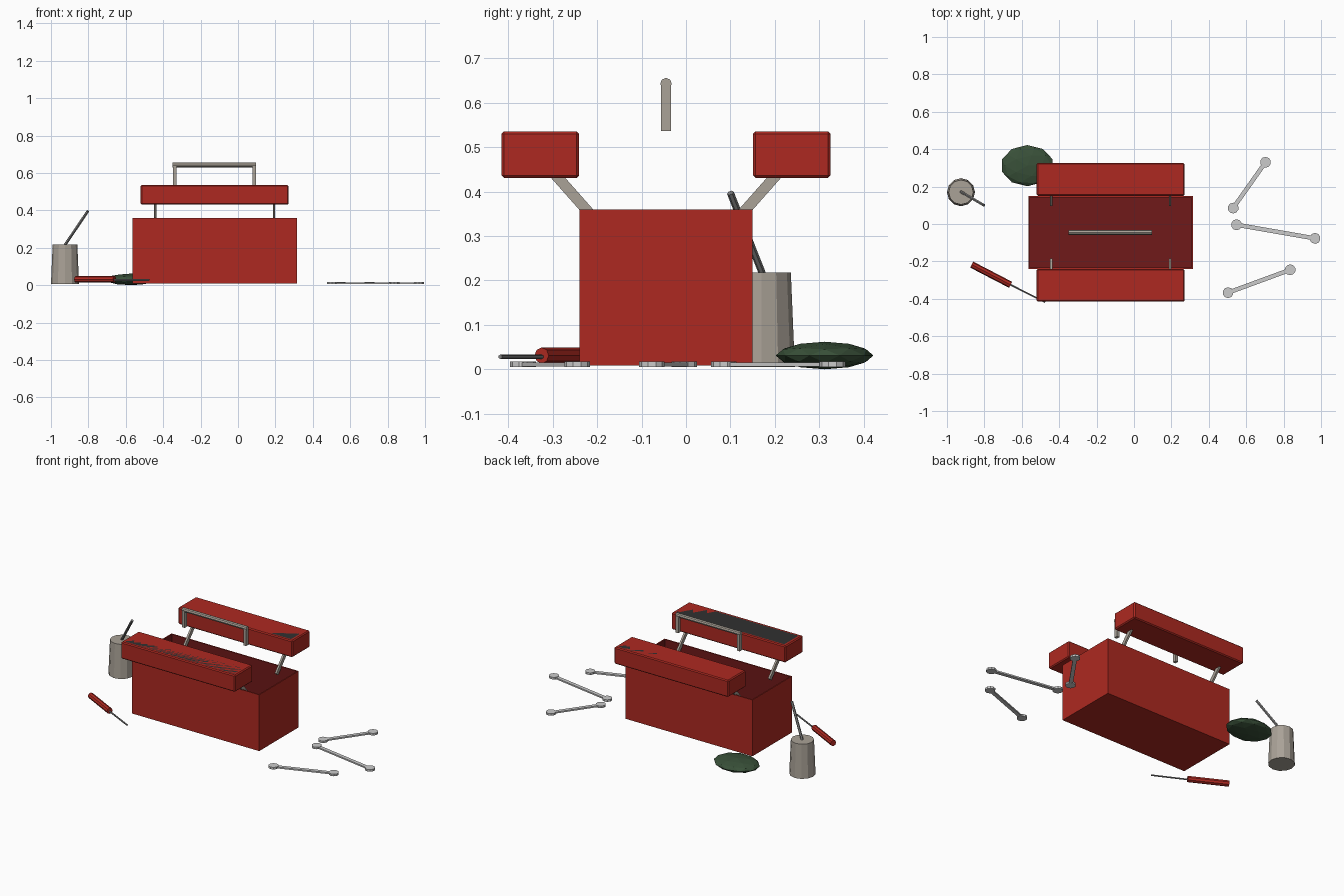
import bpy, bmesh, math
from mathutils import Vector, Matrix

if "Cube" in bpy.data.objects:
    bpy.data.objects.remove(bpy.data.objects["Cube"])


def material(name, r, g, b):
    m = bpy.data.materials.new(name)
    m.diffuse_color = (r, g, b, 1)
    m.use_nodes = True
    m.node_tree.nodes["Principled BSDF"].inputs["Base Color"].default_value = m.diffuse_color
    return m


red = material("red_paint", 0.42, 0.022, 0.015)
dark_red = material("inner_red", 0.16, 0.01, 0.01)
steel = material("dull_steel", 0.40, 0.36, 0.31)
bright = material("bright_steel", 0.72, 0.72, 0.72)
dark_steel = material("dark_steel", 0.22, 0.22, 0.22)
black = material("black_liner", 0.03, 0.03, 0.03)
green = material("green_cloth", 0.04, 0.08, 0.04)


def finish(name, bm, mat):
    mesh = bpy.data.meshes.new(name)
    bm.to_mesh(mesh)
    bm.free()
    obj = bpy.data.objects.new(name, mesh)
    bpy.context.collection.objects.link(obj)
    mesh.materials.append(mat)
    return obj


def box(name, loc, size, mat, rot=(0, 0, 0), open_top=False):
    bm = bmesh.new()
    bmesh.ops.create_cube(bm, size=1, matrix=Matrix.Diagonal((*size, 1)))
    if open_top:
        top = [f for f in bm.faces if f.normal.z > 0.9]
        bmesh.ops.delete(bm, geom=top, context='FACES_ONLY')
    obj = finish(name, bm, mat)
    obj.location = loc
    obj.rotation_euler = rot
    return obj


def rod(name, a, b, r1, r2, sides, mat):
    a, b = Vector(a), Vector(b)
    bm = bmesh.new()
    bmesh.ops.create_cone(bm, cap_ends=True, segments=sides, radius1=r1,
                          radius2=r2, depth=(b - a).length)
    obj = finish(name, bm, mat)
    obj.location = (a + b) / 2
    obj.rotation_euler = (b - a).to_track_quat('Z', 'Y').to_euler()
    return obj


CX, CY = -0.125, -0.045  # middle of the toolbox

# open toolbox body with thin walls
body = box("toolbox_body", (CX, CY, 0.184), (0.88, 0.39, 0.352), red, open_top=True)
body.data.materials.append(dark_red)
wall = body.modifiers.new("walls", 'SOLIDIFY')
wall.thickness = 0.01
wall.offset = -1
wall.material_offset = 1

# cantilever trays with liners, each on two slanted arms
for s, side in ((-1, "front"), (1, "back")):
    y = CY + s * 0.283
    tray = box(side + "_tray", (CX, y, 0.483), (0.79, 0.175, 0.105), red)
    bev = tray.modifiers.new("edge", 'BEVEL')
    bev.width = 0.006
    bev.segments = 1
    box(side + "_tray_liner", (CX, y, 0.5105), (0.75, 0.14, 0.05), black)
    for x, end in ((-0.443, "left"), (0.193, "right")):
        box(f"{side}_{end}_arm", (x, CY + s * 0.204, 0.387), (0.012, 0.024, 0.165),
            steel, (-s * 0.725, 0, 0))

# carrying handle
rod("handle_bar", (-0.35, CY, 0.643), (0.097, CY, 0.643), 0.013, 0.013, 8, steel)
for x, end in ((-0.339, "left"), (0.086, "right")):
    box(f"handle_{end}_post", (x, CY, 0.589), (0.018, 0.022, 0.106), steel)

# wrenches lying on the ground
wrenches = [((0.53, 0.085), (0.703, 0.33)),
            ((0.548, -0.004), (0.968, -0.077)),
            ((0.503, -0.367), (0.835, -0.245))]
for i, (a, b) in enumerate(wrenches, 1):
    dx, dy = b[0] - a[0], b[1] - a[1]
    box(f"wrench_{i}_shank", ((a[0] + b[0]) / 2, (a[1] + b[1]) / 2, 0.011),
        (math.hypot(dx, dy), 0.023, 0.009), bright, (0, 0, math.atan2(dy, dx)))
    for j, p in enumerate((a, b), 1):
        rod(f"wrench_{i}_head_{j}", (*p, 0.005), (*p, 0.018), 0.029, 0.029, 10, bright)

# screwdriver
rod("screwdriver_handle", (-0.868, -0.217, 0.031), (-0.66, -0.325, 0.031),
    0.018, 0.018, 8, red)
rod("screwdriver_shaft", (-0.66, -0.325, 0.028), (-0.475, -0.418, 0.028),
    0.005, 0.005, 6, dark_steel)

# tapered can with a leaning stick
rod("can", (-0.925, 0.17, 0.005), (-0.925, 0.17, 0.218), 0.075, 0.066, 12, steel)
rod("can_stick", (-0.935, 0.178, 0.2), (-0.802, 0.1, 0.397), 0.008, 0.008, 6, dark_steel)

# crumpled cloth
bm = bmesh.new()
bmesh.ops.create_icosphere(bm, subdivisions=2, radius=1,
                           matrix=Matrix.Diagonal((0.142, 0.11, 0.031, 1)))
cloth = finish("cloth", bm, green)
cloth.location = (-0.57, 0.312, 0.031)
